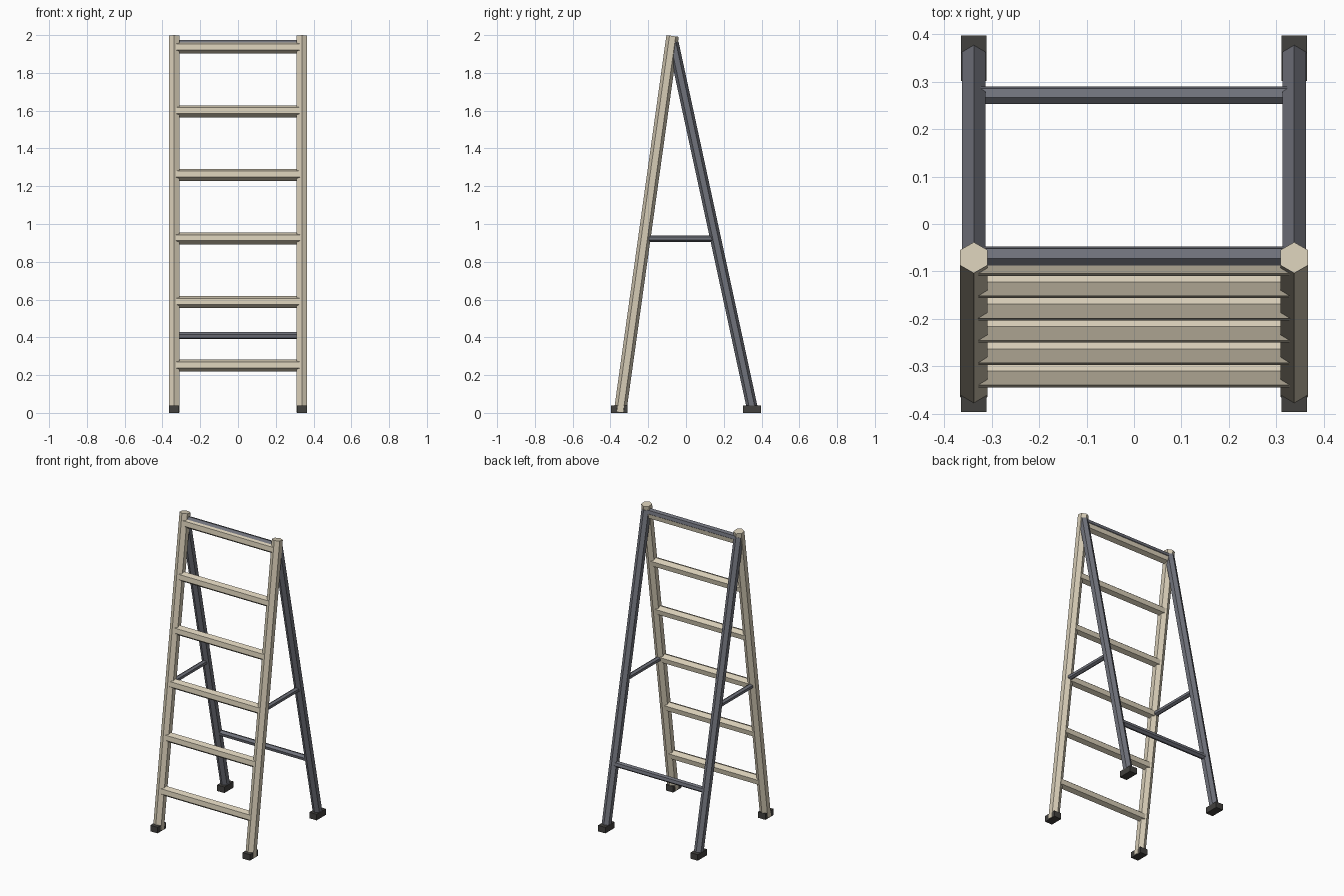
import bpy, bmesh, math
from mathutils import Vector

if "Cube" in bpy.data.objects:
    bpy.data.objects.remove(bpy.data.objects["Cube"])


def material(name, rgb):
    m = bpy.data.materials.new(name)
    lin = [((c / 255 + 0.055) / 1.055) ** 2.4 for c in rgb]
    m.diffuse_color = (*lin, 1)
    m.use_nodes = True
    m.node_tree.nodes["Principled BSDF"].inputs["Base Color"].default_value = m.diffuse_color
    return m


BEIGE = material("pale beige", (214, 204, 182))
SLATE = material("slate grey", (112, 114, 123))
RUBBER = material("dark rubber", (66, 65, 62))


def finish(name, bm, mat):
    bmesh.ops.recalc_face_normals(bm, faces=bm.faces)
    me = bpy.data.meshes.new(name)
    bm.to_mesh(me)
    bm.free()
    me.materials.append(mat)
    ob = bpy.data.objects.new(name, me)
    bpy.context.collection.objects.link(ob)
    return ob


def hex_bar(name, a, b, r, point, mat):
    """Six-sided bar from a to b with one corner facing along 'point'."""
    a, b, p = Vector(a), Vector(b), Vector(point)
    d = (b - a).normalized()
    p = (p - d * p.dot(d)).normalized()
    q = d.cross(p)
    bm = bmesh.new()
    rings = []
    for end in (a, b):
        rings.append([bm.verts.new(end + r * (math.cos(k * math.pi / 3) * p
                                              + math.sin(k * math.pi / 3) * q))
                      for k in range(6)])
    lo, hi = rings
    bm.faces.new(lo)
    bm.faces.new(hi)
    for k in range(6):
        j = (k + 1) % 6
        bm.faces.new((lo[k], lo[j], hi[j], hi[k]))
    return finish(name, bm, mat)


def box(name, lo, hi, mat):
    bm = bmesh.new()
    bmesh.ops.create_cube(bm, size=1)
    for v in bm.verts:
        v.co = [l + (c + 0.5) * (h - l) for l, h, c in zip(lo, hi, v.co)]
    return finish(name, bm, mat)


X = 0.338
F0, F1 = Vector((0, -0.349, 0.005)), Vector((0, -0.071, 1.9953))
B0, B1 = Vector((0, 0.352, 0.02)), Vector((0, -0.068, 1.96))


def on_line(a, b, z):
    return a.lerp(b, (z - a.z) / (b.z - a.z))


# Side members, feet and spreaders, left and right
for side, s in (("left", -1), ("right", 1)):
    off = Vector((s * X, 0, 0))
    hex_bar("front_rail_" + side, F0 + off, F1 + off, 0.033, (0, 1, 0), BEIGE)
    hex_bar("rear_leg_" + side, B0 + off, B1 + off, 0.029, (0, 1, 0), SLATE)
    hex_bar("spreader_" + side, on_line(F0, F1, 0.923) + off,
            on_line(B0, B1, 0.923) + off, 0.017, (0, 0, 1), SLATE)
    for end, y0, y1 in (("front", -0.397, -0.31), ("rear", 0.302, 0.398)):
        box(f"{end}_foot_{side}", (s * X - 0.0265, y0, 0),
            (s * X + 0.0265, y1, 0.04), RUBBER)

# Climbing rungs, tilted with the front rails
half = Vector((X, 0, 0))
for i in range(6):
    c = on_line(F0, F1, 0.25 + i * 0.3367)
    hex_bar(f"rung_{i + 1}", c - half, c + half, 0.032, F1 - F0, BEIGE)

# Rear frame cross bars
for name, y, z, r in (("rear_lower_bar", 0.2715, 0.41, 0.0195),
                      ("rear_top_bar", -0.0685, 1.952, 0.022)):
    c = Vector((0, y, z))
    hex_bar(name, c - half, c + half, r, B1 - B0, SLATE)
